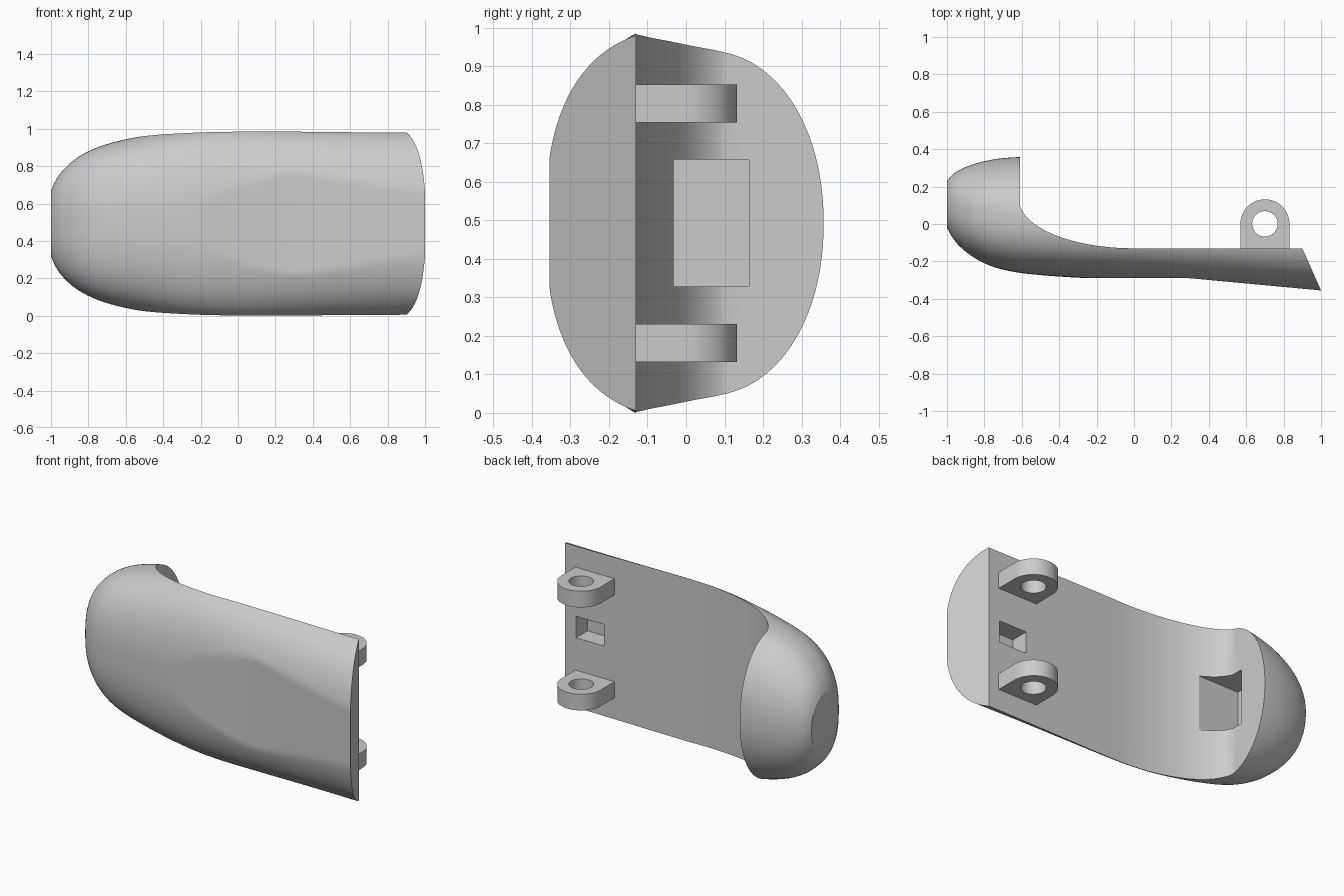
import bpy, bmesh, math
from mathutils import Vector

cube = bpy.data.objects.get("Cube")
if cube:
    bpy.data.objects.remove(cube)

MID = 0.491   # height of the symmetry plane

grey = bpy.data.materials.new("light grey")
grey.use_nodes = True
grey.diffuse_color = (0.6, 0.6, 0.6, 1)
grey.node_tree.nodes["Principled BSDF"].inputs["Base Color"].default_value = (0.6, 0.6, 0.6, 1)


def make(name, bm):
    bmesh.ops.recalc_face_normals(bm, faces=bm.faces)
    mesh = bpy.data.meshes.new(name)
    bm.to_mesh(mesh)
    bm.free()
    mesh.materials.append(grey)
    ob = bpy.data.objects.new(name, mesh)
    bpy.context.collection.objects.link(ob)
    return ob


def prism(name, outline, z0, z1):
    """Extrude an xy outline from z0 to z1."""
    bm = bmesh.new()
    face = bm.faces.new([bm.verts.new((x, y, z0)) for x, y in outline])
    ext = bmesh.ops.extrude_face_region(bm, geom=[face])["geom"]
    bmesh.ops.translate(bm, vec=(0, 0, z1 - z0),
                        verts=[v for v in ext if isinstance(v, bmesh.types.BMVert)])
    return make(name, bm)


def box(name, x0, x1, y0, y1, z0, z1):
    return prism(name, [(x0, y0), (x1, y0), (x1, y1), (x0, y1)], z0, z1)


def arc(cx, cy, rx, ry, start, end, n):
    angles = [math.radians(start + (end - start) * i / n) for i in range(n + 1)]
    return [(cx + rx * math.cos(a), cy + ry * math.sin(a)) for a in angles]


def combine(target, tool, operation):
    mod = target.modifiers.new("cut", 'BOOLEAN')
    mod.operation = operation
    mod.solver = 'EXACT'
    mod.object = tool
    bpy.context.view_layer.objects.active = target
    bpy.ops.object.modifier_apply(modifier=mod.name)
    bpy.data.objects.remove(tool)


def catmull(points, steps):
    p = [Vector(q) for q in points]
    p = [2 * p[0] - p[1]] + p + [2 * p[-1] - p[-2]]
    out = []
    for a, b, c, d in zip(p, p[1:], p[2:], p[3:]):
        for i in range(steps):
            t = i / steps
            out.append(0.5 * (2 * b + (c - a) * t + (2 * a - 5 * b + 4 * c - d) * t * t
                              + (3 * b - a - 3 * c + d) * t ** 3))
    return out + [p[-2]]


# Shell stations: x, centre y, half depth, half height
stations = [
    (-1, .105, .125, .175), (-.975, .097, .163, .23), (-.935, .086, .202, .286),
    (-.87, .073, .243, .345), (-.79, .062, .276, .391), (-.7, .054, .298, .425),
    (-.58, .046, .311, .455), (-.4, .03, .311, .488), (-.2, .006, .298, .51),
    (0, 0, .302, .518), (.3, 0, .319, .514), (.65, 0, .34, .507), (1.05, 0, .368, .502)]


def sole_plane(x):
    return -.29 - max(0, x - .3) * .093


def section(depth, height, a):
    """Rounded section point, squarer towards the front."""
    c, s = math.cos(a), math.sin(a)
    power = 2 / (2.5 if c < 0 else 2.1)
    return (math.copysign(depth * abs(c) ** power, c),
            math.copysign(height * abs(s) ** power, s))


bm = bmesh.new()
SEG = 160
rings = []
for x, cy, depth, height in catmull(stations, 5):
    ring = []
    for k in range(SEG):
        dy, dz = section(depth, height, 2 * math.pi * (k + .5) / SEG)
        # flattened front panel
        ring.append(bm.verts.new((x, max(cy + dy, sole_plane(x)), MID + dz)))
    rings.append(ring)
for r, s in zip(rings, rings[1:]):
    for k in range(SEG):
        j = (k + 1) % SEG
        bm.faces.new((r[k], r[j], s[j], s[k]))
bm.faces.new(rings[0])
bm.faces.new(rings[-1])
shell = make("fingertip_shell", bm)

# Hollow side: vertical lip, elliptical sweep, flat floor and slanted end
hollow = [(-.61, .6)] + arc(0, .13, .614, .26, 187, 270, 40)
hollow += [(.9, -.13), (1.05, -.4675), (1.3, -.4675), (1.3, .6)]
combine(shell, prism("hollow_cutter", hollow, -.3, 1.3), 'DIFFERENCE')

# Hinge lugs with pin holes, mirrored about the mid plane
for side in (-1, 1):
    z0, z1 = sorted((MID + side * .262, MID + side * .36))
    outline = [(.831, -.17)] + arc(.7, .001, .131, .131, 0, 180, 40) + [(.569, -.17)]
    lug = prism("hinge_lug", outline, z0, z1)
    pin = prism("pin_cutter", arc(.7, .001, .068, .068, 0, 360, 48)[:-1], z0 - .03, z1 + .03)
    combine(lug, pin, 'DIFFERENCE')
    combine(shell, lug, 'UNION')

# Cord pocket between the lugs and pocket inside the tip
combine(shell, box("cord_pocket_cutter", .64, .826, -.24, -.05, .425, .555), 'DIFFERENCE')
combine(shell, box("tip_pocket_cutter", -.75, -.3, -.033, .163, .327, .657), 'DIFFERENCE')

# Settle on the ground
low = min(v.co.z for v in shell.data.vertices)
for v in shell.data.vertices:
    v.co.z -= low

bpy.ops.object.select_all(action='DESELECT')
shell.select_set(True)
bpy.context.view_layer.objects.active = shell
bpy.ops.object.shade_smooth_by_angle(angle=math.radians(25))
